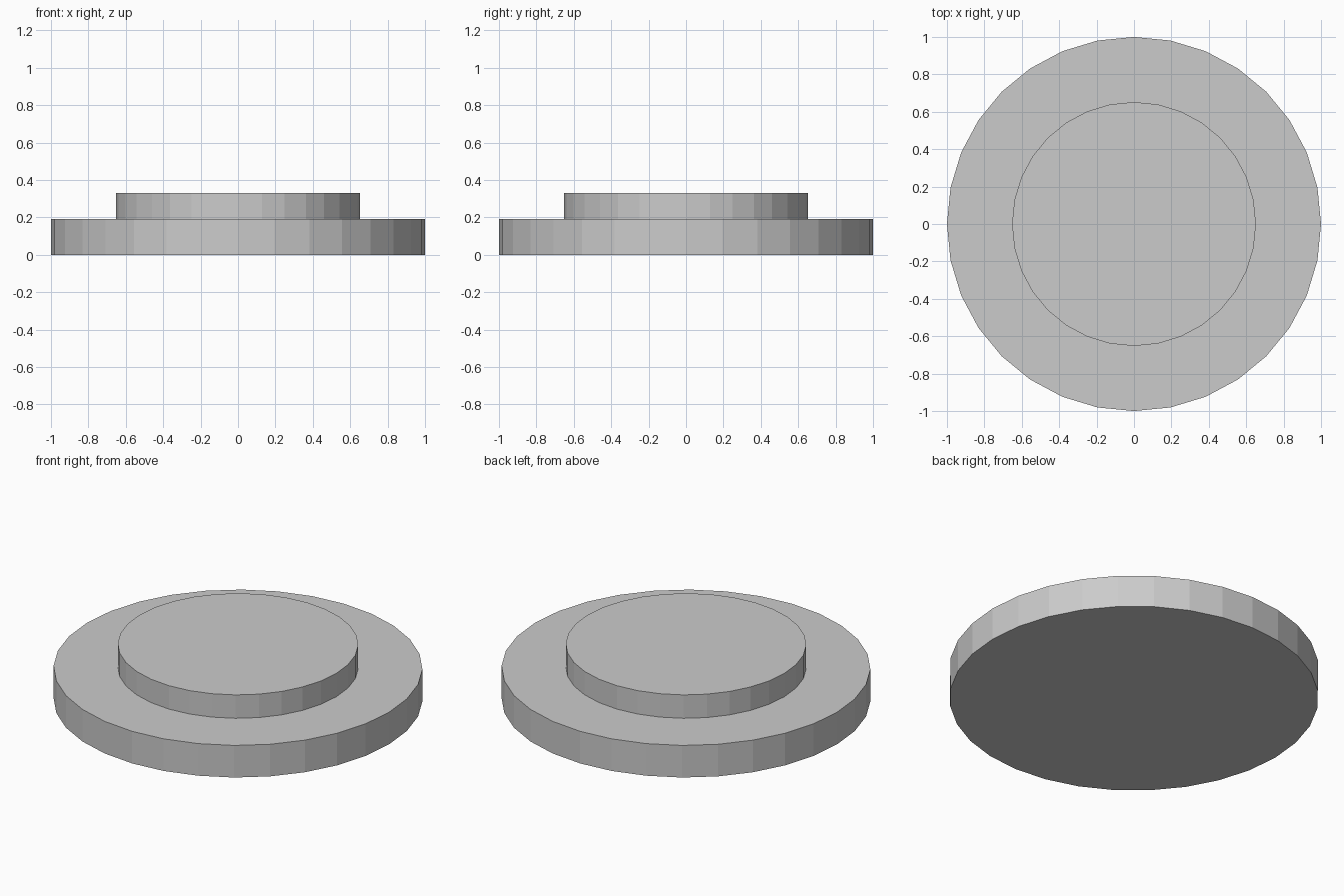
import bpy

if "Cube" in bpy.data.objects:
    bpy.data.objects.remove(bpy.data.objects["Cube"])

SIDES = 32


def disc(name, radius, bottom, top):
    bpy.ops.mesh.primitive_cylinder_add(
        vertices=SIDES, radius=radius, depth=top - bottom,
        location=(0, 0, (bottom + top) / 2))
    obj = bpy.context.object
    obj.name = name
    return obj


# Wide lower disc
disc("base_disc", 1.0, 0.0, 0.192)

# Narrower raised disc on top
disc("upper_disc", 0.652, 0.192, 0.332)
